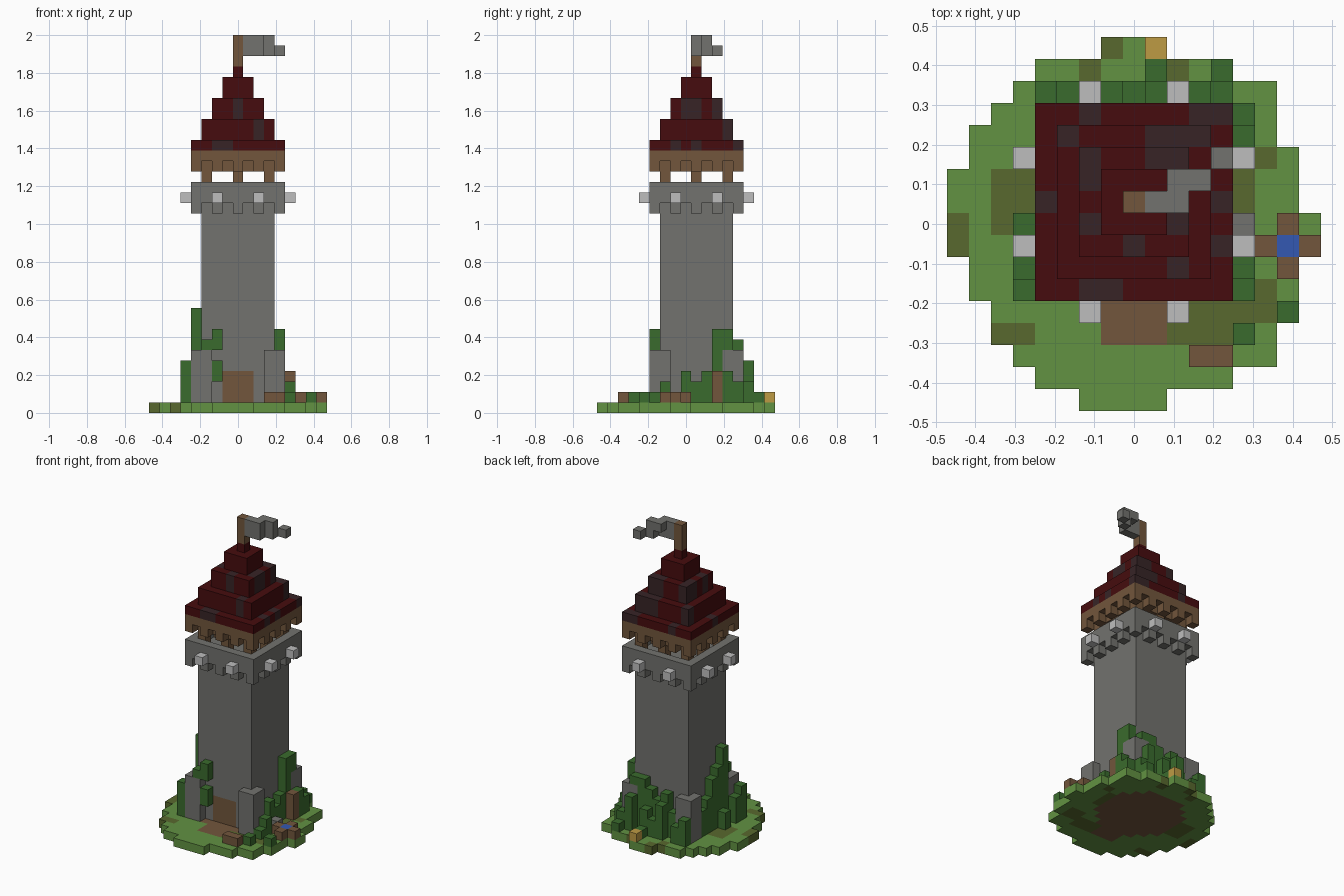
import bpy
import bmesh
from mathutils import Vector

default_cube = bpy.data.objects.get("Cube")
if default_cube:
    bpy.data.objects.remove(default_cube, do_unlink=True)

UNIT = 2 / 36            # edge of one block
HALF = 8.5               # half the footprint in blocks


def linear(value):
    value /= 255
    return value / 12.92 if value < 0.04 else ((value + 0.055) / 1.055) ** 2.4


palette = {
    "grass": (98, 146, 66), "moss": (88, 104, 46), "leaf": (58, 107, 45),
    "wood": (114, 86, 60), "stone": (114, 114, 110), "pale_stone": (190, 190, 190),
    "roof_red": (70, 12, 14), "charcoal": (55, 36, 38), "water": (52, 88, 178),
    "gold": (190, 155, 68),
}
names = list(palette)
materials = []
for name, rgb in palette.items():
    colour = [linear(c) for c in rgb] + [1]
    material = bpy.data.materials.new(name)
    material.use_nodes = True
    material.diffuse_color = colour
    shader = material.node_tree.nodes["Principled BSDF"]
    shader.inputs["Base Color"].default_value = colour
    shader.inputs["Roughness"].default_value = 0.9
    materials.append(material)

blocks = {}              # cell -> (part, colour)


def fill(part, colour, xs, ys, zs):
    """Fill an inclusive box of cells; a plain number means one cell."""
    spans = [(s, s) if isinstance(s, int) else s for s in (xs, ys, zs)]
    ranges = [range(a, b + 1) for a, b in spans]
    for x in ranges[0]:
        for y in ranges[1]:
            for z in ranges[2]:
                blocks[x, y, z] = (part, colour)


def square(part, colour, radius, zs):
    fill(part, colour, (8 - radius, 8 + radius), (9 - radius, 9 + radius), zs)


def rim(radius):
    """Cells of a square ring around the tower axis."""
    span = range(-radius, radius + 1)
    return [(8 + a, 9 + b) for a in span for b in span if max(abs(a), abs(b)) == radius]


# Grassy island: first and last cell of each row
rows = [(6, 9), (4, 12), (3, 14), (2, 14), (2, 15), (1, 15), (1, 15), (0, 16), (0, 16),
        (0, 15), (0, 15), (1, 15), (1, 14), (2, 14), (3, 14), (4, 12), (7, 9)]
for y, row in enumerate(rows):
    fill("island", "grass", row, y, 0)

# Moss patches, bare earth below the tower and the path
for xs, ys in [(0, (7, 8)), ((2, 3), (8, 10)), ((2, 3), 3), (7, 16), (6, 15), (10, 15),
               (14, 11), (13, (8, 10)), ((10, 12), (3, 4)), ((13, 14), (4, 5))]:
    fill("island", "moss", xs, ys, 0)
for x in range(4, 13):
    for y in range(5, 14):
        if abs(x - 8) + abs(y - 9) < 7:
            fill("island", "wood", x, y, 0)
fill("island", "wood", (7, 9), (3, 5), 0)

# Shaft with a front door and a side door
square("tower_shaft", "stone", 3, (1, 20))
fill("tower_shaft", "wood", (7, 9), 6, (1, 3))
fill("tower_shaft", "wood", 11, 10, (1, 3))

# Corner buttresses
for x in (4, 11):
    for y in (5, 12):
        fill("buttresses", "stone", (x, x + 1), (y, y + 1), (1, 5))

# Parapet with hanging teeth, and matching dentils below the roof
for x, y in rim(4):
    fill("parapet", "stone", x, y, (20, 21))
    if (x + y) % 2:
        fill("parapet", "stone", x, y, 19)
        fill("roof_frame", "wood", x, y, 23)
square("roof_frame", "wood", 3, 23)
square("roof_frame", "wood", 4, 24)

# Pale stones sticking out of the parapet, two per side
for a in (-2, 2):
    for b in (-5, 5):
        fill("corbel_stones", "pale_stone", 8 + a, 9 + b, 20)
        fill("corbel_stones", "pale_stone", 8 + b, 9 + a, 20)

# Posts that carry the roof
for x, y in rim(3):
    if (x - 8) % 3 == 0 and (y - 9) % 3 == 0:
        fill("roof_posts", "wood", x, y, (21, 22))

# Stepped roof with charcoal tiles
square("roof", "roof_red", 4, 25)
for radius in range(4):
    level = 32 - 2 * radius
    square("roof", "roof_red", radius, (level, min(level + 1, 32)))
dark_tiles = [(5, 12), (6, 11), (6, 10), (4, 9), (9, 11), (10, 11), (9, 12), (10, 12),
              (11, 13), (12, 13), (11, 12), (12, 9), (12, 7), (10, 9), (10, 8), (6, 8),
              (8, 7), (6, 5), (7, 5), (10, 6), (6, 13)]
for cell, (part, colour) in list(blocks.items()):
    if part == "roof" and cell[:2] in dark_tiles:
        blocks[cell] = (part, "charcoal")

# Flagpole and waving flag
fill("flagpole", "wood", 8, 9, (33, 35))
fill("flag", "stone", (9, 10), 9, (34, 35))
fill("flag", "stone", (10, 11), 10, 35)
fill("flag", "stone", 11, 10, 34)
fill("flag", "stone", 12, 11, 34)

# Ivy columns against the walls: x, y, top
for x, y, top in [(4, 7, 9), (4, 8, 7), (4, 9, 6), (4, 10, 4), (4, 11, 3),
                  (3, 5, 4), (3, 6, 3), (3, 8, 2),
                  (6, 13, 3), (7, 13, 5), (8, 13, 4), (9, 13, 5), (10, 13, 6),
                  (12, 11, 7), (12, 10, 3), (12, 9, 2), (12, 8, 3)]:
    fill("ivy", "leaf", x, y, (1, top))

# Ivy sitting on the buttresses
fill("ivy", "leaf", 5, 5, 6)
fill("ivy", "leaf", 6, 5, 7)
fill("ivy", "leaf", (5, 6), 5, 6)
fill("ivy", "leaf", 6, 5, (3, 4))
fill("ivy", "leaf", 12, 12, (6, 7))
fill("ivy", "leaf", 11, 13, 6)

# Bushes around the tower: x, y, top
for x, y, top in [(4, 14, 3), (5, 14, 2), (7, 14, 4), (8, 14, 2), (9, 14, 3), (11, 14, 4),
                  (12, 14, 2), (9, 15, 1), (12, 15, 1), (13, 12, 3), (13, 13, 2),
                  (13, 5, 1), (13, 6, 2), (13, 3, 1), (15, 4, 1)]:
    fill("bushes", "leaf", x, y, (1, top))

# Well, bench, side post, loose rock and golden crate
fill("well", "wood", (14, 16), 7, 1)
fill("well", "wood", 15, (6, 8), 1)
fill("well", "water", 15, 7, 1)
fill("bench", "wood", (11, 12), 2, 1)
fill("side_post", "wood", 13, 11, (1, 3))
fill("rock", "stone", 13, 8, 1)
fill("golden_crate", "gold", 9, 16, 1)

# Outward block faces: direction and its two in-plane axes
axes = [Vector((1, 0, 0)), Vector((0, 1, 0)), Vector((0, 0, 1))]
sides = []
for n in range(3):
    u, v = axes[(n + 1) % 3], axes[(n + 2) % 3]
    sides += [(axes[n], u, v), (-axes[n], v, u)]


def build(part):
    """Make one mesh from the exposed faces of a part."""
    bm = bmesh.new()
    corners = {}
    for cell, (owner, colour) in blocks.items():
        if owner != part:
            continue
        centre = Vector(cell)
        for d, u, v in sides:
            if tuple(int(c) for c in centre + d) in blocks:
                continue
            face = []
            for a, b in ((-1, -1), (1, -1), (1, 1), (-1, 1)):
                p = centre + (d + a * u + b * v) / 2 + Vector((0.5, 0.5, 0.5))
                key = tuple(round(c) for c in p)
                if key not in corners:
                    place = Vector(key) - Vector((HALF, HALF, 0))
                    corners[key] = bm.verts.new(place * UNIT)
                face.append(corners[key])
            bm.faces.new(face).material_index = names.index(colour)
    # Join flat neighbours of one colour
    bmesh.ops.dissolve_limit(bm, angle_limit=0.01, verts=bm.verts[:], edges=bm.edges[:],
                             delimit={'MATERIAL'})
    mesh = bpy.data.meshes.new(part)
    for material in materials:
        mesh.materials.append(material)
    bm.to_mesh(mesh)
    bm.free()
    bpy.context.collection.objects.link(bpy.data.objects.new(part, mesh))


for part in dict.fromkeys(owner for owner, colour in blocks.values()):
    build(part)
